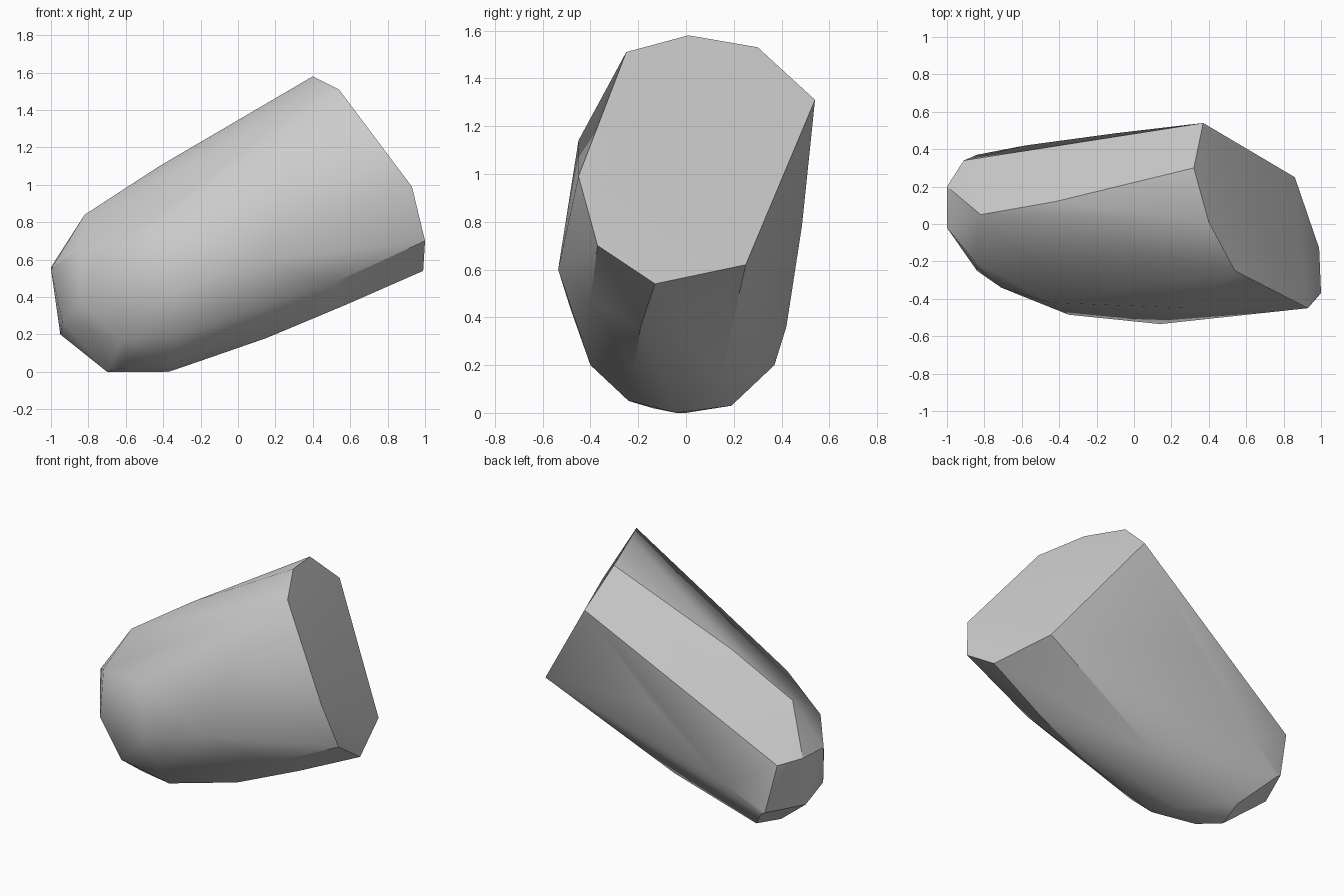
import bpy
import bmesh

# Remove the default cube only
default_cube = bpy.data.objects.get("Cube")
if default_cube:
    bpy.data.objects.remove(default_cube, do_unlink=True)


def make_material(name, level):
    material = bpy.data.materials.new(name)
    material.use_nodes = True
    colour = (level, level, level, 1)
    material.diffuse_color = colour
    material.node_tree.nodes["Principled BSDF"].inputs["Base Color"].default_value = colour
    return material


def convex_body(name, outlines, material):
    """Wrap a convex skin tightly around a set of guide outlines."""
    bm = bmesh.new()
    for outline in outlines:
        for point in outline:
            bm.verts.new(point)
    hull = bmesh.ops.convex_hull(bm, input=bm.verts)
    unused = {item for key in ("geom_interior", "geom_unused") for item in hull[key]
              if isinstance(item, bmesh.types.BMVert)}
    bmesh.ops.delete(bm, geom=list(unused), context="VERTS")
    bmesh.ops.recalc_face_normals(bm, faces=bm.faces)
    mesh = bpy.data.meshes.new(name)
    bm.to_mesh(mesh)
    bm.free()
    mesh.materials.append(material)
    body = bpy.data.objects.new(name, mesh)
    bpy.context.collection.objects.link(body)
    return body


# Rim of the broad slanted end
broad_rim = [
    (.54, -.25, 1.51), (.4, .01, 1.58), (.32, .3, 1.53), (.37, .54, 1.31),
    (.86, .25, .62), (.99, -.13, .54), (1, -.37, .7), (.93, -.45, .99),
]
# Rim of the small flat end
small_rim = [
    (-1, -.02, .55), (-1, .2, .56), (-.91, .34, .54),
    (-.84, .37, .22), (-.95, .1, .2), (-.94, -.1, .27),
]
# Rounded shoulder and ridge above the small end
shoulder = [
    (-.82, .05, .84), (-.42, .12, 1.1), (-.85, -.2, .66),
    (-.84, -.25, .36), (-.71, -.34, .6), (-.45, -.42, .76),
]
# Bulging front flank and its lower crease
flank = [
    (.3, -.45, 1.14), (.14, -.535, .6), (-.35, -.485, .44),
    (-.31, -.4, .2), (-.62, -.34, .17), (0, -.43, .98), (.5, -.4, .47),
]
# Underside and lower back
underside = [
    (-.7, 0, 0), (-.37, -.04, 0), (-.65, .19, .03), (-.81, .37, .2),
    (-.34, -.24, .05), (-.6, -.14, .02), (.15, -.22, .18),
    (.58, -.19, .36), (-.02, .15, .18), (-.58, .42, .36), (-.1, .485, .78),
]

stone_grey = make_material("stone_grey", .6)
body = convex_body("rounded_block",
                   [broad_rim, small_rim, shoulder, flank, underside],
                   stone_grey)

# Soft flanks with crisp end rims
bpy.ops.object.select_all(action="DESELECT")
body.select_set(True)
bpy.context.view_layer.objects.active = body
bpy.ops.object.shade_smooth_by_angle()
